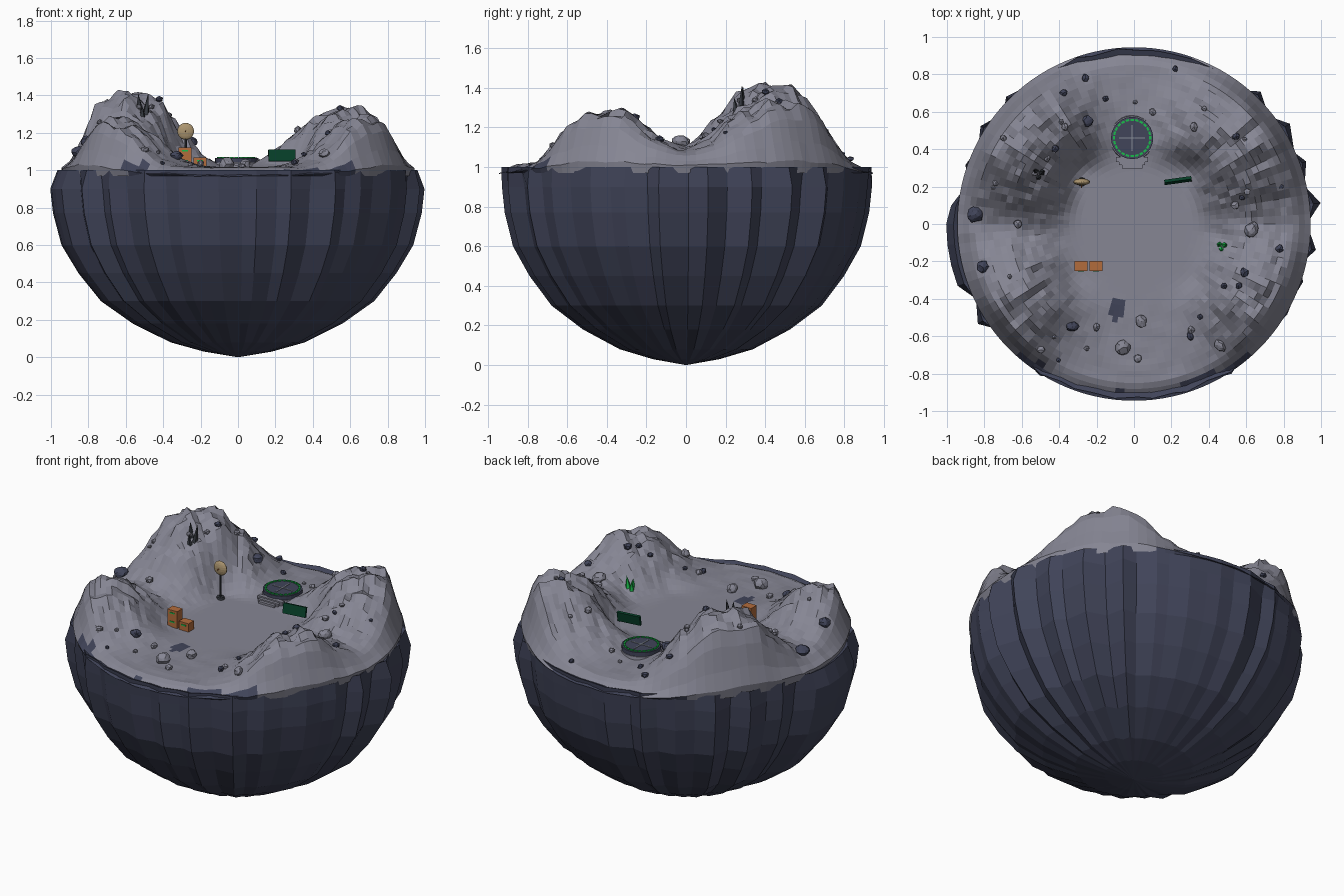
import bpy, bmesh, math, random
from math import sin, cos, pi, exp, hypot, radians
from mathutils import Vector, noise

random.seed(7)
if "Cube" in bpy.data.objects:
    bpy.data.objects.remove(bpy.data.objects["Cube"])


def material(name, *rgb):
    m = bpy.data.materials.new(name)
    m.use_nodes = True
    m.diffuse_color = (*rgb, 1)
    bsdf = m.node_tree.nodes["Principled BSDF"]
    bsdf.inputs["Base Color"].default_value = (*rgb, 1)
    bsdf.inputs["Roughness"].default_value = 0.9
    return m


GREY = material("moon grey", .238, .238, .295)
SLATE = material("dark slate", .052, .058, .1)
METAL = material("dark metal", .035, .04, .05)
GREEN = material("bright green", .01, .5, .07)
SCREEN = material("deep green", .002, .05, .022)
ORANGE = material("crate orange", .45, .15, .045)
TAN = material("dish tan", .41, .3, .16)
PALE = material("pale marking", .25, .28, .32)


def finish(name, bm, *mats):
    mesh = bpy.data.meshes.new(name)
    bm.to_mesh(mesh)
    bm.free()
    for m in mats:
        mesh.materials.append(m)
    ob = bpy.data.objects.new(name, mesh)
    bpy.context.collection.objects.link(ob)
    return ob


def box(name, loc, size, mat, rot=(0, 0, 0)):
    bm = bmesh.new()
    bmesh.ops.create_cube(bm, size=1)
    bmesh.ops.scale(bm, vec=size, verts=bm.verts)
    ob = finish(name, bm, mat)
    ob.location, ob.rotation_euler = loc, rot


def cone(name, loc, r1, r2, height, mat, sides=16, rot=(0, 0, 0)):
    bm = bmesh.new()
    bmesh.ops.create_cone(bm, cap_ends=True, segments=sides, radius1=r1, radius2=r2, depth=height)
    bmesh.ops.translate(bm, vec=(0, 0, height / 2), verts=bm.verts)
    ob = finish(name, bm, mat)
    ob.location, ob.rotation_euler = loc, rot


def smooth(a, b, t):
    t = min(max((t - a) / (b - a), 0), 1)
    return t * t * (3 - 2 * t)


# Height of the ground: rounded hills around a flat floor, falling to the rim
HILLS = [(-.57, .4, .345, .22), (-.42, .62, .09, .14), (.56, .45, .28, .245),
         (.65, -.4, .22, .2), (-.62, -.41, .21, .2)]


def ground(x, y):
    r, a = hypot(x, y), math.atan2(y, x)
    h = sum(amp * exp(-(((x - cx) ** 2 + (y - cy) ** 2) / (2 * w * w)) ** 1.3) for cx, cy, amp, w in HILLS)
    h += .04 * smooth(.4, .65, abs(x))
    streak = noise.noise(Vector((cos(a) * 7, sin(a) * 7, r * 3)))
    lumps = noise.noise(Vector((x * 11, y * 11, 3)))
    h *= 1 + .1 * streak + .09 * lumps
    h *= smooth(.98, .85, r)
    h *= smooth(0, .2, hypot(max(abs(x) - .26, 0), max(abs(y) - .26, 0)))
    dip = (.012 + .035 * sin(a) ** 2) * smooth(.85, .945, r)
    return 1.015 + h - dip + .008 * lumps * smooth(.35, .6, r)


def ring_faces(bm, rings):
    for a, b in zip(rings, rings[1:]):
        n = len(a)
        for i in range(n):
            j = (i + 1) % n
            if len(b) == 1:
                bm.faces.new((a[i], b[0], a[j]))
            else:
                bm.faces.new((a[i], b[i], b[j], a[j]))


# Crater ground, with a short skirt tucked into the bowl
bm = bmesh.new()
SEG, RINGS = 112, 30
rings = [[]]
for i in range(SEG):
    a = 2 * pi * i / SEG
    rings[0].append(bm.verts.new((.935 * cos(a), .935 * sin(a), .97)))
for k in range(RINGS, 0, -1):
    r = .945 * k / RINGS
    rings.append([])
    for i in range(SEG):
        a = 2 * pi * i / SEG
        x, y = r * cos(a), r * sin(a)
        z = ground(x, y)
        # blocky terraces on the slopes
        step = random.uniform(-.1, .1) * min(max(z - 1.02, 0), .15) if r < .88 else 0
        rings[-1].append(bm.verts.new((x, y, z + step)))
rings.append([bm.verts.new((0, 0, ground(0, 0)))])
ring_faces(bm, rings)
bmesh.ops.recalc_face_normals(bm, faces=bm.faces)
for f in bm.faces:
    c = f.calc_center_median()
    jag = .03 * noise.noise(Vector((c.x * 9, c.y * 9, 1)))
    rim = hypot(c.x, c.y) > .905 + jag and abs(c.x) < (.27 if c.y > 0 else .6) and c.z < 1.03
    patch = abs(c.x + .09) < .035 and abs(c.y + .46) < .05
    f.material_index = int(rim or patch or c.z < .985)
finish("crater_ground", bm, GREY, SLATE)

# Faceted rock bowl with uneven upright columns
PROFILE = [(.88, .95), (1, 1), (1, .9), (.985, .77), (.94, .6), (.85, .45), (.73, .3),
           (.56, .18), (.36, .08), (.18, .03), (0, 0)]
COLS = 56
FULL = (1, 28, 29, 30, 31)
columns = []
for i in range(COLS):
    a = 2 * pi * (i + (0 if i in FULL else random.uniform(-.3, .3))) / COLS
    bump = 1 if i in FULL else random.choice((.55, .8, 1)) if i % 2 else random.uniform(0, .5)
    columns.append((a, .9 + .04 * bump + .064 * bump * abs(cos(a)) ** 1.3))
bm = bmesh.new()
rings = []
for r, z in PROFILE[:-1]:
    ring = []
    for a, f in columns:
        size = r * (.94 + (f - .94) * .4 if z == 1 else f)
        ring.append(bm.verts.new((size * cos(a), size * sin(a), z)))
    rings.append(ring)
rings.append([bm.verts.new((0, 0, 0))])
ring_faces(bm, rings)
bmesh.ops.recalc_face_normals(bm, faces=bm.faces)
finish("rock_bowl", bm, SLATE)


# Scattered boulders
def boulder(name, x, y, size, mat):
    bm = bmesh.new()
    bmesh.ops.create_icosphere(bm, subdivisions=2 if size > .03 else 1, radius=size)
    stretch = Vector((random.uniform(.8, 1.15), random.uniform(.8, 1.15), .8))
    for v in bm.verts:
        v.co = v.co * stretch * random.uniform(.82, 1.1)
    ob = finish(name, bm, mat)
    ob.location = (x, y, ground(x, y) + size * .4)
    ob.rotation_euler.z = random.uniform(0, pi)


DARK_ROCKS = [(-.25, .55, .035), (-.26, .78, .025), (-.85, .05, .04), (-.81, -.23, .04), (-.33, -.55, .032),
              (.59, -.26, .03), (.3, -.6, .025), (.22, .83, .018), (.48, -.33, .02), (.56, -.33, .02)]
PALE_ROCKS = [(-.06, -.66, .045), (.04, -.52, .035), (-.2, -.55, .025), (.63, -.03, .04), (.46, -.65, .032),
              (-.62, 0, .028), (.32, .52, .028), (.54, .1, .025), (-.37, .52, .02)]
for x, y, s in DARK_ROCKS:
    boulder("dark_boulder", x, y, s, SLATE)
for x, y, s in PALE_ROCKS:
    boulder("pale_boulder", x, y, s, GREY)
for i in range(26):
    a, r = random.uniform(0, 2 * pi), random.uniform(.58, .86)
    boulder("pebble", r * cos(a), r * sin(a), random.uniform(.014, .024), SLATE if i % 3 == 0 else GREY)


# Crystal clusters
def crystals(name, x, y, height, spread, mat):
    for i in range(3):
        a = 2 * pi * i / 3 + .4
        px, py = x + spread * cos(a), y + spread * sin(a)
        cone(name, (px, py, ground(px, py) - .015), .019, 0, height * (1 - .18 * i), mat, 5,
             (-.12 * sin(a), .12 * cos(a), 0))


crystals("dark_crystal", -.51, .27, .12, .018, METAL)
crystals("green_crystal", .47, -.12, .085, .014, GREEN)

# Landing pad with dashed light ring and cross
PX, PY, PZ = -.01, .46, 1.065
cone("pad_base", (PX, PY, 1), .125, .118, .04, GREY, 24)
cone("pad_deck", (PX, PY, 1.035), .113, .113, PZ - 1.035, SLATE, 24)
for i in range(24):
    a = 2 * pi * i / 24
    box("pad_light", (PX + .097 * cos(a), PY + .097 * sin(a), PZ + .002), (.011, .019, .008), GREEN, (0, 0, a))
for size in ((.14, .006, .004), (.006, .14, .004)):
    box("pad_cross", (PX, PY, PZ + .001), size, PALE)
for i in range(3):
    box("pad_step", (PX, .345 - .018 * i, 1.03 - .008 * i), (.17 - .03 * i, .025, .03), GREY)

# Leaning display panel
box("display_panel", (.235, .232, 1.078), (.146, .016, .062), SCREEN, (radians(-12), 0, radians(8)))

# Dish antenna
DX, DY, DZ = -.28, .225, 1.208
cone("dish_base", (DX, DY, 1.01), .026, .022, .02, METAL, 12)
cone("dish_mast", (DX, DY, 1.02), .007, .007, .15, METAL, 8)
bm = bmesh.new()
bmesh.ops.create_uvsphere(bm, u_segments=20, v_segments=10, radius=.045)
bmesh.ops.scale(bm, vec=(1, .4, 1), verts=bm.verts)
finish("dish_bowl", bm, TAN).location = (DX, DY, DZ)
cone("dish_feed", (DX, DY - .012, DZ), .004, .003, .02, ORANGE, 6, (pi / 2, 0, 0))

# Supply crates, two of them stacked
for x, z in ((-.283, 1.04), (-.283, 1.095), (-.203, 1.04)):
    box("crate", (x, -.225, z), (.068, .054, .055), ORANGE)
    box("crate_label", (x, -.253, z + .01), (.032, .004, .008), GREEN)
